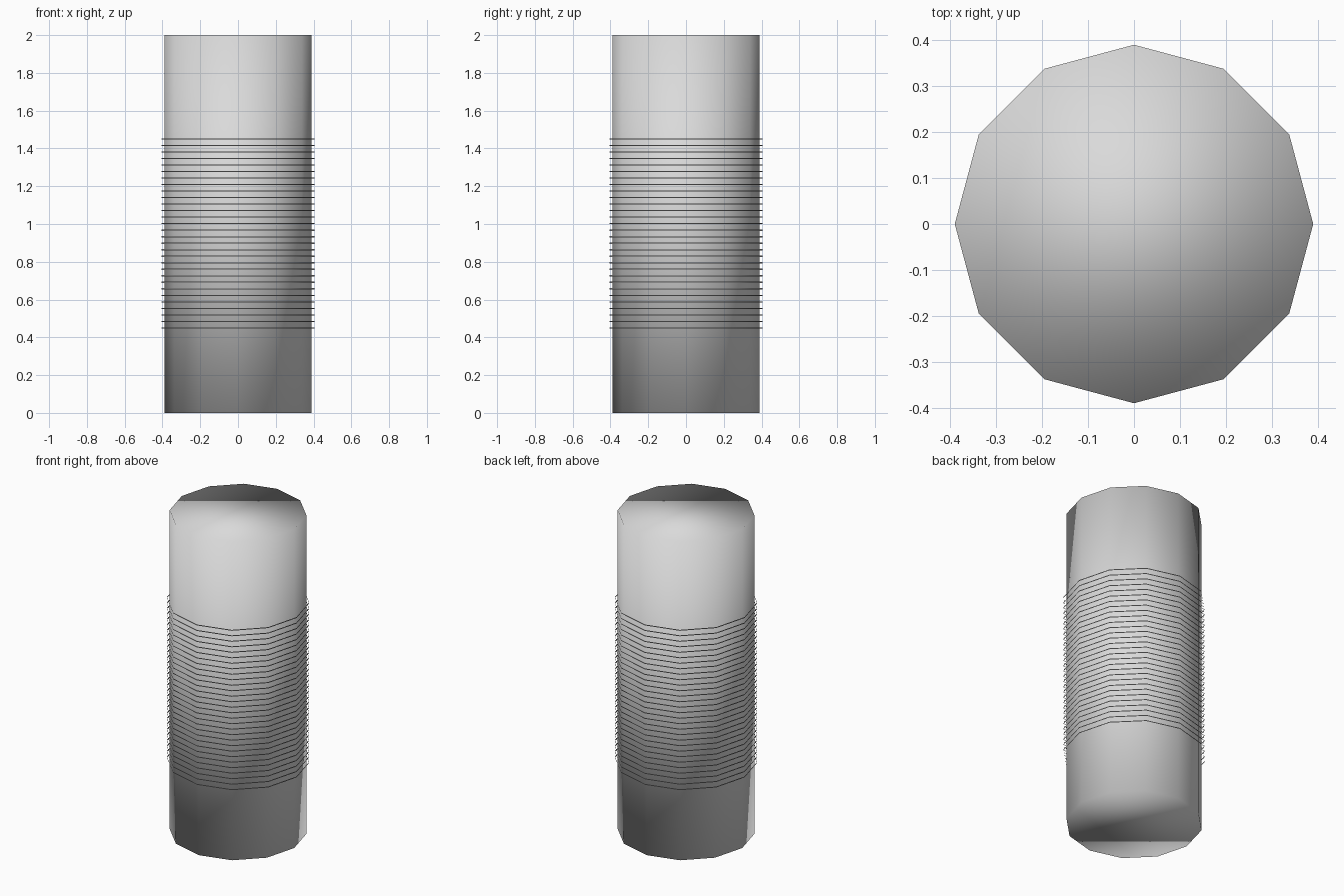
import bpy

cube = bpy.data.objects.get("Cube")
if cube:
    bpy.data.objects.remove(cube, do_unlink=True)

SIDES = 12
RING_COUNT = 30

light_grey = bpy.data.materials.new("light grey")
light_grey.use_nodes = True
light_grey.diffuse_color = (0.7, 0.7, 0.7, 1)
shader = light_grey.node_tree.nodes["Principled BSDF"]
shader.inputs["Base Color"].default_value = light_grey.diffuse_color


def cylinder(name, radius, height, z, cap):
    bpy.ops.mesh.primitive_cylinder_add(vertices=SIDES, radius=radius, depth=height,
                                        end_fill_type=cap, location=(0, 0, z))
    obj = bpy.context.object
    obj.name = name
    obj.data.materials.append(light_grey)
    bpy.ops.object.shade_smooth()


# Solid column, smooth over the rims
cylinder("column", 0.39, 2, 1, 'NGON')

# Stack of thin open bands standing just off the column
for i in range(RING_COUNT):
    z = 0.45 + i / (RING_COUNT - 1)
    cylinder(f"ring_{i + 1}", 0.406, 0.006, z, 'NOTHING')
